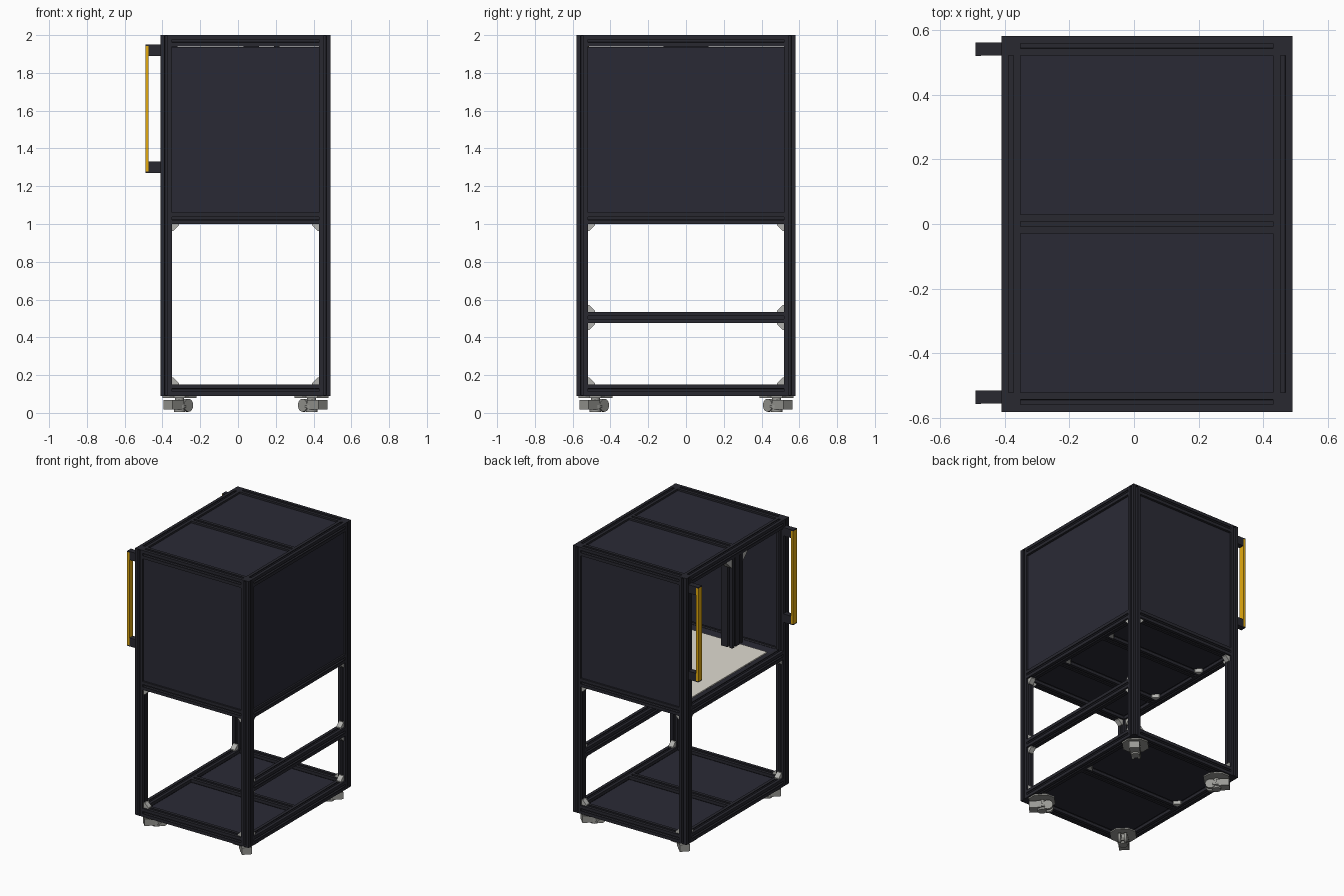
import bpy, bmesh, math
from mathutils import Vector, Matrix

if "Cube" in bpy.data.objects:
    bpy.data.objects.remove(bpy.data.objects["Cube"])


def material(name, rgb):
    m = bpy.data.materials.new(name)
    m.diffuse_color = (*rgb, 1)
    m.use_nodes = True
    m.node_tree.nodes["Principled BSDF"].inputs["Base Color"].default_value = m.diffuse_color
    return m


FRAME = material("dark frame", (0.021, 0.021, 0.029))
PANEL = material("dark panel", (0.023, 0.023, 0.036))
STEEL = material("light grey metal", (0.45, 0.45, 0.43))
CASTER = material("caster grey", (0.32, 0.32, 0.30))
AMBER = material("amber", (0.78, 0.41, 0.005))
CREAM = material("cream board", (0.74, 0.71, 0.64))

X0, X1, Y1 = -0.41, 0.49, 0.58      # outer faces of the frame
T = 0.06                            # beam thickness
H = T / 2
BASE, MID, TOP = 0.12, 1.03, 1.97   # beam centre heights
XL, XR, YB = X0 + H, X1 - H, Y1 - H # post centre lines


def finish(bm, name, mat, smooth=False):
    bmesh.ops.recalc_face_normals(bm, faces=bm.faces)
    me = bpy.data.meshes.new(name)
    bm.to_mesh(me)
    bm.free()
    me.materials.append(mat)
    ob = bpy.data.objects.new(name, me)
    bpy.context.collection.objects.link(ob)
    if smooth:
        bpy.context.view_layer.objects.active = ob
        ob.select_set(True)
        bpy.ops.object.shade_smooth_by_angle()
        ob.select_set(False)
    return ob


def box(name, x, y, z, mat):
    """Box given by its (min, max) along each axis."""
    bm = bmesh.new()
    bmesh.ops.create_cube(bm, size=1)
    for v in bm.verts:
        v.co = [r[0] + (c + 0.5) * (r[1] - r[0]) for c, r in zip(v.co, (x, y, z))]
    return finish(bm, name, mat)


def prism(name, points, matrix, length, mat):
    """Extrude a flat outline along its local z."""
    bm = bmesh.new()
    f = bm.faces.new([bm.verts.new((px, py, 0)) for px, py in points])
    r = bmesh.ops.extrude_face_region(bm, geom=[f])
    for v in r["geom"]:
        if isinstance(v, bmesh.types.BMVert):
            v.co.z += length
    bmesh.ops.transform(bm, matrix=matrix, verts=bm.verts)
    return finish(bm, name, mat)


def beam(name, a, b):
    """T-slotted square extrusion running from a to b."""
    half = [(-H, -H), (-0.008, -H), (-0.008, -0.026), (-0.016, -0.026), (-0.016, -0.022), (-0.007, -0.012)]
    side = half + [(-px, py) for px, py in reversed(half[1:])]
    pts = []
    for k in range(4):
        c, s = round(math.cos(k * math.pi / 2)), round(math.sin(k * math.pi / 2))
        pts += [(c * px - s * py, s * px + c * py) for px, py in side]
    a, b = Vector(a), Vector(b)
    rot = (b - a).to_track_quat('Z', 'Y').to_matrix().to_4x4()
    return prism(name, pts, Matrix.Translation(a) @ rot, (b - a).length, FRAME)


def bracket(corner, u, v, size=0.037, width=0.036):
    """Triangular corner bracket spreading from a corner along u and v."""
    u, v, c = Vector(u), Vector(v), Vector(corner)
    w = u.cross(v)
    m = Matrix((u, v, w)).transposed().to_4x4()
    m.translation = c - w * width / 2
    t = 0.008
    prism("corner_bracket", [(0, 0), (size, 0), (size, t), (t, size), (0, size)], m, width, STEEL)


def cylinder(name, centre, radius, depth, mat, axis=(0, 0, 1), sides=24):
    bm = bmesh.new()
    bmesh.ops.create_cone(bm, cap_ends=True, segments=sides, radius1=radius, radius2=radius, depth=depth)
    rot = Vector(axis).to_track_quat('Z', 'Y').to_matrix().to_4x4()
    bmesh.ops.transform(bm, matrix=Matrix.Translation(centre) @ rot, verts=bm.verts)
    return finish(bm, name, mat, True)


# Corner posts with solid end caps
for x in (XL, XR):
    for y in (-YB, YB):
        beam("corner_post", (x, y, 0.095), (x, y, 1.995))
        for z in (0.09, 1.995):
            box("post_cap", (x - H, x + H), (y - H, y + H), (z, z + 0.005), FRAME)

# Horizontal rings and cross members at three heights
for z, cross in ((BASE, (0,)), (MID, (-0.22, 0.22)), (TOP, (0,))):
    for y in (-YB, YB, *cross):
        beam("width_beam", (X0 + T, y, z), (X1 - T, y, z))
    for x in (XL, XR):
        beam("depth_beam", (x, -Y1 + T, z), (x, Y1 - T, z))
beam("side_rail", (XR, -Y1 + T, 0.505), (XR, Y1 - T, 0.505))

# Horizontal panels, split by the cross members
inx, iny = (X0 + T, X1 - T), Y1 - T
for z, name, splits in ((BASE, "base_panel", (-iny, 0, iny)),
                        (MID, "deck_panel", (-iny, -0.22, 0.22, iny)),
                        (TOP + 0.01, "roof_panel", (-iny, 0, iny))):
    for lo, hi in zip(splits, splits[1:]):
        a = lo if lo == -iny else lo + H
        b = hi if hi == iny else hi - H
        box(name, inx, (a, b), (z - 0.005, z + 0.007), PANEL)

# Upright panels, set just behind the outer faces, with a slim gap at the top
wall_z = (MID + H, 1.936)
for s in (-1, 1):
    y = s * (YB + 0.011)
    box("end_wall", inx, (y - 0.007, y + 0.007), wall_z, PANEL)
box("side_wall", (XR + 0.004, XR + 0.018), (-iny, iny), wall_z, PANEL)

# Deck cover and work board
box("deck_cover", inx, (-iny, iny), (1.046, 1.058), PANEL)
box("work_board", (-0.335, 0.415), (-0.44, 0.44), (1.058, 1.066), CREAM)

# Double-width column with a backing plate, hung from the open side's top beam
for y in (-H, H):
    beam("hanging_column", (XL, y, 1.30), (XL, y, 1.94))
box("column_backing", (X0 + T, X0 + 0.09), (-T, T), (1.30, 1.94), FRAME)
for s in (-1, 1):
    bracket((XL, s * T, 1.94), (0, s, 0), (0, 0, -1), 0.06, 0.05)

# Low mounting plates under the roof cross member
for x in ((0.03, 0.11), (0.19, 0.22)):
    box("roof_mount", x, (-0.12, 0.12), (1.932, 1.94), FRAME)

# Corner brackets in the lower openings
for z, up in ((BASE + H, 1), (MID - H, -1)):
    for x, sx in ((X0 + T, 1), (X1 - T, -1)):
        for y in (-YB, YB):
            bracket((x, y, z), (sx, 0, 0), (0, 0, up))
    for x in (XL, XR):
        for s in (-1, 1):
            bracket((x, s * (Y1 - T), z), (0, -s, 0), (0, 0, up))
for s in (-1, 1):
    for up in (-1, 1):
        bracket((XR, s * (Y1 - T), 0.505 + up * H), (0, -s, 0), (0, 0, up))

# Flat brackets tying the cross members to the side beams
for y, z in ((0, BASE), (-0.22, MID), (0.22, MID)):
    for x, sx in ((X0 + T, 1), (X1 - T, -1)):
        bracket((x, y + H, z - 0.014), (sx, 0, 0), (0, 1, 0), 0.04, 0.032)

# Vertical bars on the open side, with end mounts
for y in (-0.535, 0.54):
    box("amber_bar", (-0.49, -0.473), (y - 0.021, y + 0.021), (1.277, 1.943), AMBER)
    for z in (1.27, 1.89):
        box("bar_mount", (-0.475, X0), (y - 0.02, y + 0.02), (z, z + 0.06), FRAME)
    for z in (1.27, 1.943):
        box("bar_cap", (-0.49, -0.473), (y - 0.021, y + 0.021), (z, z + 0.007), FRAME)

# Levelling casters: plate, stem, ring, foot, wheels and housing
for cx, sx in ((-0.31, -1), (0.39, 1)):
    for sy in (-1, 1):
        cy = sy * 0.48
        out = Vector((sx, sy, 0)).normalized()
        side = Vector((-out.y, out.x, 0))
        c = Vector((cx, cy, 0))
        r = 0.09
        prism("caster_plate", [(r, -0.03), (r, 0.03), (0.03, r), (-0.03, r),
                               (-r, 0.03), (-r, -0.03), (-0.03, -r), (0.03, -r)],
              Matrix.Translation((cx, cy, 0.08)), 0.01, CASTER)
        cylinder("caster_stem", c + Vector((0, 0, 0.05)), 0.024, 0.06, CASTER)
        cylinder("adjusting_ring", c + Vector((0, 0, 0.034)), 0.038, 0.016, CASTER, sides=16)
        cylinder("levelling_foot", c + Vector((0, 0, 0.011)), 0.03, 0.012, CASTER)
        for k in (-1, 1):
            cylinder("caster_wheel", c - out * 0.04 + side * k * 0.02 + Vector((0, 0, 0.04)),
                     0.034, 0.018, CASTER, side)
        m = Matrix((out, side, Vector((0, 0, 1)))).transposed().to_4x4()
        m.translation = c + Vector((0, 0, 0.018))
        prism("caster_housing", [(0, -0.034), (0.085, -0.034), (0.085, 0.034), (0, 0.034)],
              m, 0.05, CASTER)
